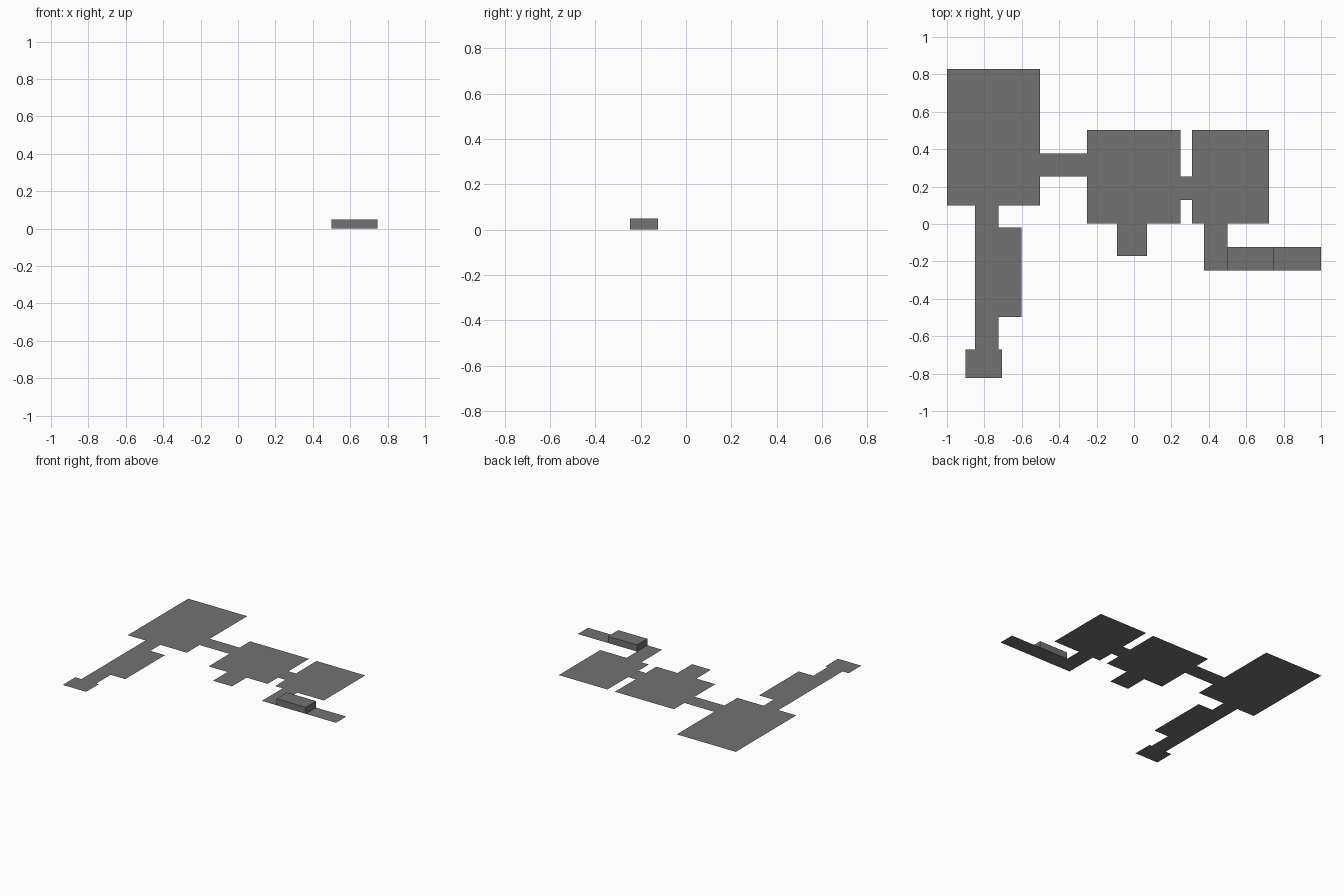
import bpy

if "Cube" in bpy.data.objects:
    bpy.data.objects.remove(bpy.data.objects["Cube"])

# One dark grey for the whole floor plan
grey = bpy.data.materials.new("dark grey")
grey.diffuse_color = (0.17, 0.17, 0.17, 1)
grey.use_nodes = True
grey.node_tree.nodes["Principled BSDF"].inputs["Base Color"].default_value = grey.diffuse_color


def add_mesh(name, verts, faces):
    mesh = bpy.data.meshes.new(name)
    mesh.from_pydata(verts, [], faces)
    mesh.materials.append(grey)
    obj = bpy.data.objects.new(name, mesh)
    bpy.context.collection.objects.link(obj)
    return obj


def floor(name, x0, x1, y0, y1):
    """Flat floor panel facing up at z = 0."""
    return add_mesh(name, [(x0, y0, 0), (x1, y0, 0), (x1, y1, 0), (x0, y1, 0)],
                    [(0, 1, 2, 3)])


def block(name, x0, x1, y0, y1, h):
    """Closed box standing on z = 0."""
    base = [(x0, y0), (x1, y0), (x1, y1), (x0, y1)]
    verts = [(x, y, z) for z in (0, h) for x, y in base]
    faces = [(3, 2, 1, 0), (4, 5, 6, 7)]
    faces += [(i, (i + 1) % 4, (i + 1) % 4 + 4, i + 4) for i in range(4)]
    return add_mesh(name, verts, faces)


# Left wing: large room, long corridor with side bay and end room
floor("large_room", -1.0, -0.502, 0.10, 0.828)
floor("long_corridor", -0.85, -0.725, -0.672, 0.10)
floor("side_bay", -0.725, -0.602, -0.498, -0.02)
floor("end_room", -0.902, -0.705, -0.823, -0.672)

# Middle room with entrance and links to both neighbours
floor("left_link", -0.502, -0.25, 0.253, 0.377)
floor("middle_room", -0.25, 0.248, 0.003, 0.502)
floor("entrance", -0.09, 0.07, -0.172, 0.003)
floor("right_link", 0.248, 0.311, 0.128, 0.253)

# Right room and the turning passage with a raised step
floor("right_room", 0.311, 0.722, 0.003, 0.502)
floor("passage_turn", 0.375, 0.50, -0.248, 0.003)
block("raised_step", 0.50, 0.745, -0.248, -0.124, 0.05)
floor("passage_end", 0.745, 1.0, -0.248, -0.124)
